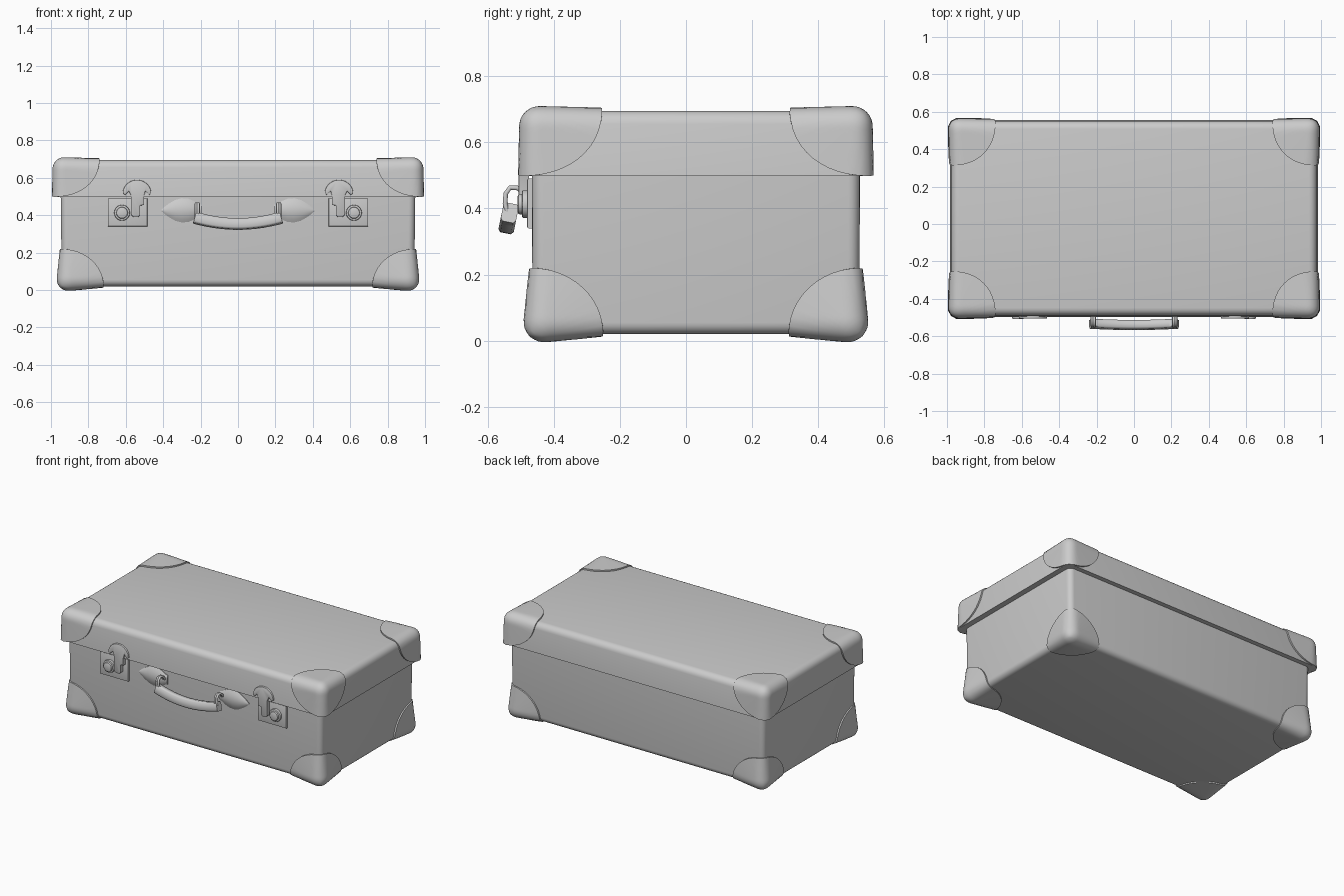
import bpy, bmesh, math
from mathutils import Vector, Matrix

if "Cube" in bpy.data.objects:
    bpy.data.objects.remove(bpy.data.objects["Cube"])

CY = 0.03  # the case body sits slightly behind the origin, the handle fills the front


def finish(name, bm, angle=35):
    bmesh.ops.recalc_face_normals(bm, faces=bm.faces)
    me = bpy.data.meshes.new(name)
    bm.to_mesh(me)
    bm.free()
    for p in me.polygons:
        p.use_smooth = True
    me.set_sharp_from_angle(angle=math.radians(angle))
    ob = bpy.data.objects.new(name, me)
    bpy.context.collection.objects.link(ob)
    return ob


def shell(name, bottom, top, z0, z1, radius, sharp_z):
    """Rounded tapered box; the edges lying at sharp_z stay sharp."""
    bm = bmesh.new()
    bmesh.ops.create_cube(bm, size=2)
    for v in bm.verts:
        hx, hy = top if v.co.z > 0 else bottom
        v.co = (v.co.x * hx, CY + v.co.y * hy, z1 if v.co.z > 0 else z0)
    edges = [e for e in bm.edges if not all(abs(v.co.z - sharp_z) < 1e-4 for v in e.verts)]
    bmesh.ops.bevel(bm, geom=edges, offset=radius, segments=5, profile=0.5, affect='EDGES')
    return finish(name, bm, 40)


def guard(name, corner, signs, reach, rad, flare=0.0, bulge=0.012, power=2.0):
    """Rounded corner cap: a quarter disc on each of three faces, wrapped round the corner."""
    bm = bmesh.new()
    n, m = 14, 12
    for a, b in ((0, 1), (1, 2), (2, 0)):
        rows = []
        for i in range(n + 2):
            r = min(i / n, 1)
            t = -0.012 if i > n else 0.010 + bulge * (1 - r)
            row = []
            for j in range(m + 1):
                th = math.pi / 2 * j / m
                d = Vector((0, 0, 0))
                d[a] = r * reach[a] * max(math.cos(th), 0) ** (2 / power)
                d[b] = r * reach[b] * max(math.sin(th), 0) ** (2 / power)
                if j == m:
                    d[a] = 0
                q = Vector([max(c, rad) for c in d])
                p = q + (rad + t) * (d - q).normalized()
                shift = flare * p.z / 0.2
                row.append(bm.verts.new((corner[0] - signs[0] * (p.x - shift),
                                         corner[1] - signs[1] * (p.y - shift),
                                         corner[2] - signs[2] * p.z)))
            rows.append(row)
        for r0, r1 in zip(rows, rows[1:]):
            for j in range(m):
                bm.faces.new((r0[j], r1[j], r1[j + 1], r0[j + 1]))
    bmesh.ops.remove_doubles(bm, verts=bm.verts, dist=1e-5)
    bmesh.ops.dissolve_degenerate(bm, edges=bm.edges, dist=1e-6)
    return finish(name, bm, 50)


def plate(name, pts, y0, y1, bevel=0.004):
    """Outline in x and z, extruded from y0 (back) to y1 (front)."""
    bm = bmesh.new()
    f = bm.faces.new([bm.verts.new((x, y0, z)) for x, z in pts])
    ext = bmesh.ops.extrude_face_region(bm, geom=[f])['geom']
    for v in ext:
        if isinstance(v, bmesh.types.BMVert):
            v.co.y = y1
    front = [e for e in bm.edges if all(abs(v.co.y - y1) < 1e-5 for v in e.verts)]
    bmesh.ops.bevel(bm, geom=front, offset=bevel, segments=2, profile=0.5, affect='EDGES')
    return finish(name, bm)


def disc(name, x, z, r, y0, y1, bevel):
    pts = [(x + r * math.cos(k * math.tau / 32), z + r * math.sin(k * math.tau / 32)) for k in range(32)]
    return plate(name, pts, y0, y1, bevel)


# Case body and lid
shell("case_base", (0.942, 0.494), (0.948, 0.496), 0.02, 0.52, 0.035, 0.52)
shell("case_lid", (0.985, 0.527), (0.975, 0.518), 0.5, 0.695, 0.04, 0.5)

# Corner guards, four on the lid and four on the base
for sx in (-1, 1):
    for sy in (-1, 1):
        tag = ("left" if sx < 0 else "right") + ("_front" if sy < 0 else "_back")
        guard("lid_guard_" + tag, (sx * 0.975, CY + sy * 0.518, 0.695), (sx, sy, 1),
              (0.235, 0.235, 0.197), 0.045, flare=0.010, bulge=0.006, power=2.2)
        guard("base_guard_" + tag, (sx * 0.943, CY + sy * 0.495, 0.022), (sx, sy, -1),
              (0.225, 0.215, 0.198), 0.04, bulge=0.022)

# Locks and handle mounts, mirrored left and right
for s in (-1, 1):
    side = "left" if s < 0 else "right"
    plate("lock_plate_" + side,
          [(s * x, z) for x, z in ((0.485, 0.34), (0.695, 0.34), (0.695, 0.49), (0.485, 0.49))],
          -0.455, -0.480)
    disc("lock_knob_base_" + side, s * 0.62, 0.413, 0.042, -0.475, -0.496, 0.005)
    disc("lock_knob_" + side, s * 0.62, 0.413, 0.031, -0.49, -0.509, 0.007)
    # Hasp: forked tongue below a mushroom head lying on the lid
    cap = [(0.54 + 0.076 * math.cos(a), 0.517 + 0.072 * math.sin(a))
           for a in [math.pi * k / 20 for k in range(21)]]
    hasp = cap + [(0.502, 0.505), (0.508, 0.44), (0.515, 0.395), (0.53, 0.388), (0.565, 0.388),
                  (0.575, 0.40), (0.575, 0.505)]
    hasp = cap + [(0.475, 0.508), (0.495, 0.528), (0.502, 0.505), (0.502, 0.455), (0.523, 0.452),
                  (0.523, 0.40), (0.535, 0.39), (0.558, 0.39), (0.572, 0.402),
                  (0.572, 0.505), (0.583, 0.528), (0.603, 0.508)]
    plate("lock_hasp_" + side, [(s * x, z) for x, z in hasp], -0.474, -0.506, 0.004)

    # Leaf-shaped domed leather tab
    bm = bmesh.new()
    prof = [(0.195, 0.030), (0.215, 0.036), (0.235, 0.050), (0.265, 0.062), (0.30, 0.065),
            (0.335, 0.056), (0.37, 0.036), (0.395, 0.017), (0.41, 0.003)]
    rows = []
    for x, w in prof:
        row = [bm.verts.new((s * x, -0.46, 0.426 - w))]
        for k in range(9):
            v = -1 + k / 4
            row.append(bm.verts.new((s * x, -0.470 - 0.3 * w * (1 - v * v), 0.426 + v * w)))
        row.append(bm.verts.new((s * x, -0.46, 0.426 + w)))
        rows.append(row)
    for r0, r1 in zip(rows, rows[1:]):
        for k in range(len(r0) - 1):
            bm.faces.new((r0[k], r1[k], r1[k + 1], r0[k + 1]))
    bm.faces.new(rows[0])
    bm.faces.new(rows[-1])
    finish("handle_tab_" + side, bm, 50)

    # Bent metal loop joining tab and grip
    cu = bpy.data.curves.new("handle_loop_" + side, 'CURVE')
    cu.dimensions = '3D'
    cu.bevel_depth = 0.0075
    cu.bevel_resolution = 3
    cu.use_fill_caps = True
    for x in (0.212, 0.224):
        sp = cu.splines.new('POLY')
        path = ((-0.472, 0.425), (-0.490, 0.448), (-0.510, 0.462), (-0.532, 0.463),
                (-0.545, 0.445), (-0.547, 0.415), (-0.540, 0.385))
        sp.points.add(len(path) - 1)
        for p, (y, z) in zip(sp.points, path):
            p.co = (s * x, y, z, 1)
    bpy.context.collection.objects.link(bpy.data.objects.new("handle_loop_" + side, cu))

# Curved hanging grip: rounded rectangular section swept along a shallow arc
bm = bmesh.new()
section = [(-0.023, -0.020), (-0.016, -0.028), (0.016, -0.028), (0.023, -0.020),
           (0.023, 0.020), (0.016, 0.028), (-0.016, 0.028), (-0.023, 0.020)]
tilt = Matrix.Rotation(math.radians(-15), 2)
rings = []
for i in range(25):
    u = -1 + i / 12
    drop = 1 - u * u
    ring = []
    for p in section:
        q = tilt @ Vector(p)
        if q.x * math.sin(math.radians(15)) < -10:
            continue
        ring.append(bm.verts.new((u * 0.232 - 0.3 * u * q.y, -0.533 - 0.007 * drop + p[0] + 0.2 * p[1],
                                  0.387 - 0.034 * drop + p[1] - 0.2 * p[0])))
    rings.append(ring)
for r0, r1 in zip(rings, rings[1:]):
    for k in range(8):
        bm.faces.new((r0[k], r1[k], r1[(k + 1) % 8], r0[(k + 1) % 8]))
bm.faces.new(rings[0])
bm.faces.new(rings[-1])
finish("handle_grip", bm, 50)
